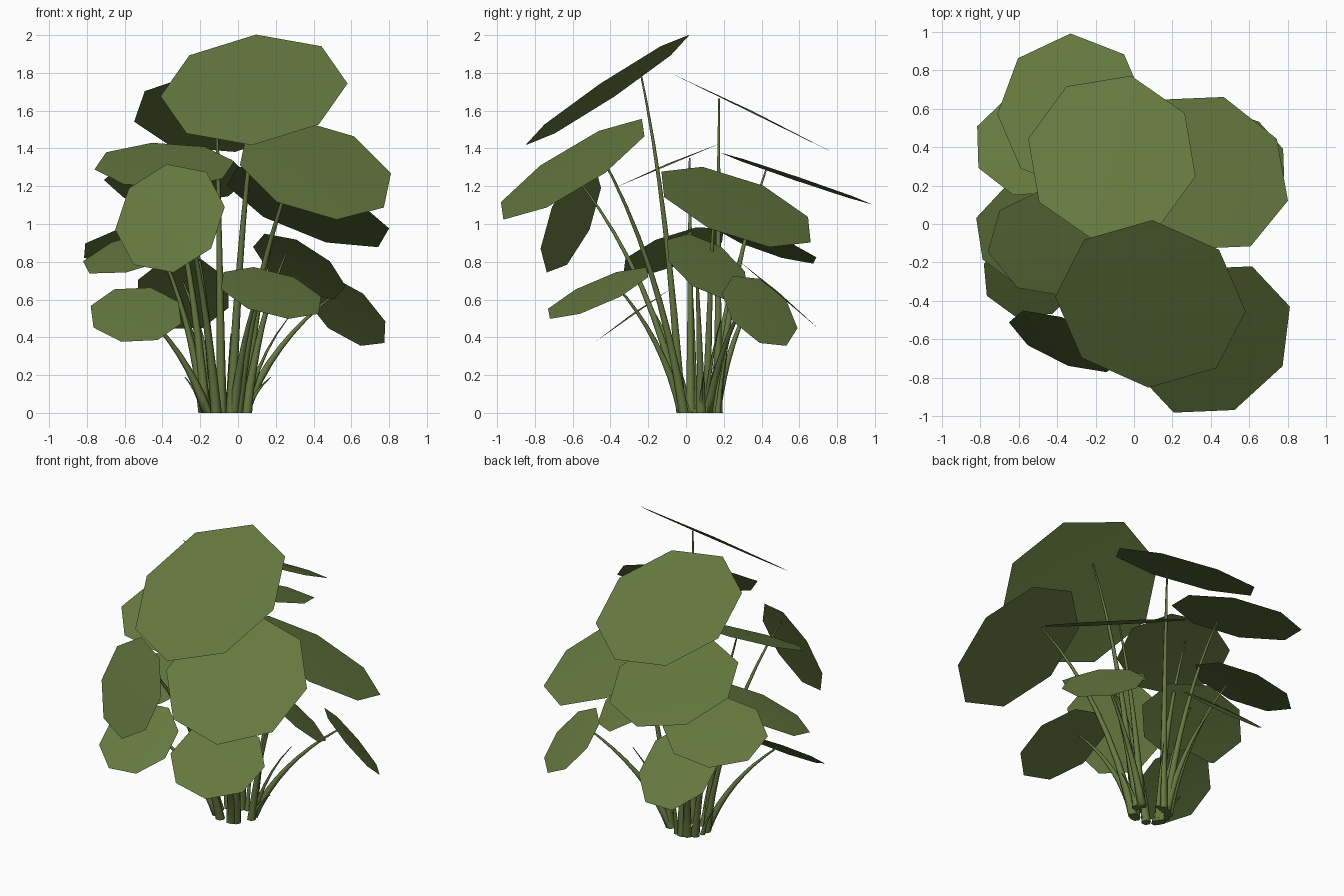
import bpy, bmesh
from math import cos, sin, atan2, radians, tau
from mathutils import Vector

cube = bpy.data.objects.get("Cube")
if cube:
    bpy.data.objects.remove(cube, do_unlink=True)


def make_material(name, color):
    mat = bpy.data.materials.new(name)
    mat.use_nodes = True
    mat.diffuse_color = color
    mat.node_tree.nodes["Principled BSDF"].inputs["Base Color"].default_value = color
    return mat


leaf_green = make_material("leaf green", (0.13, 0.19, 0.05, 1))
HUB = Vector((-0.07, 0.07, 0))


def finish(name, bm, sharp_angle):
    mesh = bpy.data.meshes.new(name)
    bm.to_mesh(mesh)
    bm.free()
    mesh.materials.append(leaf_green)
    obj = bpy.data.objects.new(name, mesh)
    bpy.context.collection.objects.link(obj)
    bpy.ops.object.select_all(action='DESELECT')
    obj.select_set(True)
    bpy.context.view_layer.objects.active = obj
    bpy.ops.object.shade_smooth_by_angle(angle=radians(sharp_angle))
    return obj


def build_leaf(name, center, slope, half, phase):
    """Eight-sided blade on a sloping plane, fitted to its half extents in x and y."""
    sx, sy = slope
    center = Vector(center)
    normal = Vector((-sx, -sy, 1)).normalized()
    u = Vector((1, 0, sx)).normalized()
    v = normal.cross(u)
    rim = []
    for i in range(8):
        a = radians(phase) + tau * i / 8
        rim.append(u * cos(a) + v * sin(a))
    fit_x = half[0] / max(abs(p.x) for p in rim)
    fit_y = half[1] / max(abs(p.y) for p in rim)
    bm = bmesh.new()
    verts = []
    for p in rim:
        x, y = p.x * fit_x, p.y * fit_y
        verts.append(bm.verts.new(center + Vector((x, y, sx * x + sy * y))))
    middle = bm.verts.new(center + normal * 0.01)
    for i in range(8):
        bm.faces.new((verts[i], verts[(i + 1) % 8], middle))
    finish(name, bm, 60)


def build_stalk(name, base, bend, tip, thick, thin, rings=8, sides=6):
    """Tapered tube along a quadratic curve, pointed at the tip."""
    bm = bmesh.new()
    previous = None
    for k in range(rings + 1):
        t = k / rings
        point = base * (1 - t) ** 2 + bend * 2 * t * (1 - t) + tip * t * t
        along = ((bend - base) * (1 - t) + (tip - bend) * t).normalized()
        if k == 0:
            along = Vector((0, 0, 1))
        u = Vector((0, 1, 0)).cross(along).normalized()
        v = along.cross(u)
        r = thick + (thin - thick) * t ** 0.7
        ring = [bm.verts.new(point + (u * cos(tau * i / sides) + v * sin(tau * i / sides)) * r)
                for i in range(sides)]
        if previous:
            for i in range(sides):
                j = (i + 1) % sides
                bm.faces.new((previous[i], previous[j], ring[j], ring[i]))
        else:
            bm.faces.new(ring[::-1])
        previous = ring
    bm.faces.new(previous)
    finish(name, bm, 70)


def ring_base(angle):
    return HUB + Vector((0.115 * cos(angle), 0.1 * sin(angle), 0))


# Leaves: name, centre, slope in x and y, half extents in x and y, corner phase
leaves = [
    ("top_front", (.085, -.415, 1.71), (.12, .67), (.495, .435), -5),
    ("top_back", (-.115, .345, 1.59), (0, -.49), (.435, .425), -13),
    ("upper_left_front", (.41, -.6, 1.29), (-.32, .63), (.4, .38), -20),
    ("upper_left_back", (.37, .265, 1.09), (-.39, -.38), (.43, .395), -20),
    ("upper_right_back", (-.32, .585, 1.24), (.03, -.34), (.39, .405), 2),
    ("upper_right", (-.39, -.095, 1.31), (0, .42), (.37, .285), 10),
    ("middle_right_front", (-.36, -.61, 1.03), (1.03, 2.4), (.29, .16), 7),
    ("middle_right_back", (-.51, .42, .9), (.16, -.35), (.305, .27), -18),
    ("middle_right", (-.51, -.065, .86), (.29, .35), (.31, .265), -20),
    ("low_right_front", (-.54, -.275, .52), (0, .7), (.24, .205), -18),
    ("low_front", (.175, -.465, .635), (-.27, .44), (.265, .265), -20),
    ("middle_left", (.325, .11, .775), (-.62, -.63), (.245, .21), -20),
    ("low_left_back", (.57, .39, .54), (-.83, -.84), (.21, .2), 0),
    ("low_back", (-.29, .485, .63), (0, -.85), (.24, .215), 22),
]
for name, center, slope, half, phase in leaves:
    build_leaf(name + "_leaf", center, slope, half, phase)
    # Stem meets its leaf uphill of the middle
    middle = Vector(center)
    uphill = Vector(slope).normalized()
    dx, dy = uphill.x * half[0] * 0.4, uphill.y * half[1] * 0.4
    tip = middle + Vector((dx, dy, slope[0] * dx + slope[1] * dy - 0.01))
    out = middle - HUB
    base = ring_base(atan2(out.y, out.x))
    bend = base + (tip - base) * 0.3
    bend.z = tip.z * 0.6
    build_stalk(name + "_stem", base, bend, tip, 0.03, 0.005)

# Short bare shoots around the base: direction in degrees, reach, height
shoots = [(5, .13, .19), (170, .1, .19), (80, .07, .42), (20, .24, .5), (250, .05, .3), (120, .06, .25)]
for i, (angle, reach, height) in enumerate(shoots):
    a = radians(angle)
    base = ring_base(a)
    tip = base + Vector((cos(a) * reach, sin(a) * reach, height))
    bend = base + Vector((cos(a) * reach * 0.3, sin(a) * reach * 0.3, height * 0.6))
    build_stalk("shoot_%d" % (i + 1), base, bend, tip, 0.018, 0.002, rings=5)
